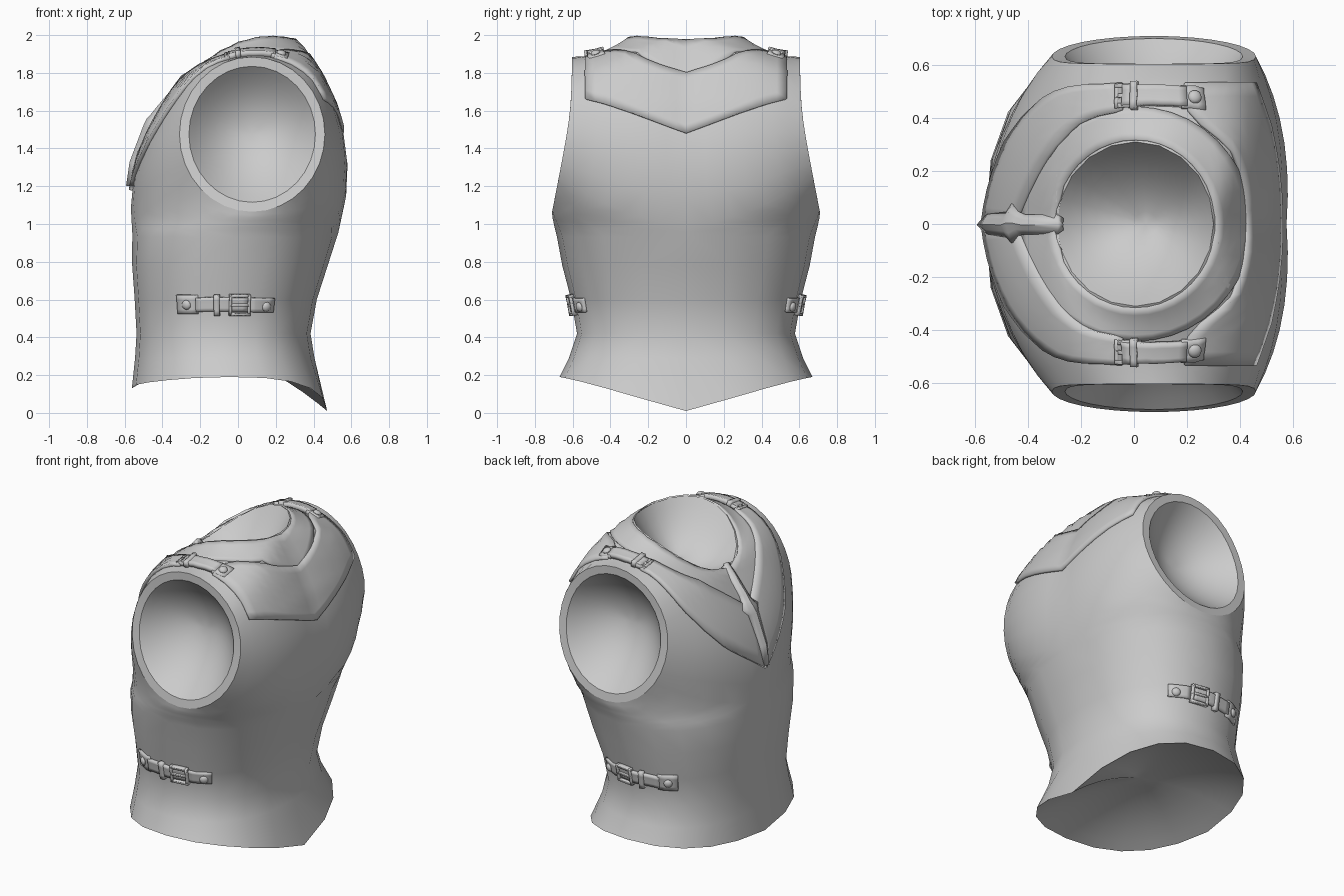
import bpy, bmesh, math
from mathutils import Vector
from mathutils.bvhtree import BVHTree

if "Cube" in bpy.data.objects:
    bpy.data.objects.remove(bpy.data.objects["Cube"])

grey = bpy.data.materials.new("plain_grey")
grey.use_nodes = True
grey.diffuse_color = (0.6, 0.6, 0.6, 1)
grey.node_tree.nodes["Principled BSDF"].inputs["Base Color"].default_value = (0.6, 0.6, 0.6, 1)


def finish(name, bm, thickness=0.0, angle=35):
    ob = bpy.data.objects.new(name, bpy.data.meshes.new(name))
    bm.to_mesh(ob.data)
    bm.free()
    bpy.context.collection.objects.link(ob)
    ob.data.materials.append(grey)
    if thickness:
        mod = ob.modifiers.new("thickness", "SOLIDIFY")
        mod.thickness, mod.offset = thickness, -1
    bpy.ops.object.select_all(action="DESELECT")
    ob.select_set(True)
    bpy.context.view_layer.objects.active = ob
    bpy.ops.object.shade_smooth_by_angle(angle=math.radians(angle))


def add_grid(bm, rows, loop=False):
    verts = [[bm.verts.new(p) for p in row] for row in rows]
    for a, b in zip(verts, verts[1:]):
        for i in range(len(a) if loop else len(a) - 1):
            j = (i + 1) % len(a)
            bm.faces.new((a[i], a[j], b[j], b[i]))


def face_outward(bm, centre=Vector((0, 0, 1.2))):
    bmesh.ops.remove_doubles(bm, verts=bm.verts, dist=0.0005)
    bmesh.ops.recalc_face_normals(bm, faces=bm.faces)
    if sum(f.normal.dot(f.calc_center_median() - centre) * f.calc_area() for f in bm.faces) < 0:
        bmesh.ops.reverse_faces(bm, faces=bm.faces)


def flip(p):
    return Vector((p[0], -p[1], p[2]))


def spline(points, t):
    """Smooth curve through points, t from 0 to 1."""
    pts = [Vector(p) for p in points]
    pts = [2 * pts[0] - pts[1]] + pts + [2 * pts[-1] - pts[-2]]
    s = t * (len(pts) - 3)
    i = min(int(s), len(pts) - 4)
    f = s - i
    a, b, c, d = pts[i:i + 4]
    return 0.5 * (2 * b + (c - a) * f + (2 * a - 5 * b + 4 * c - d) * f * f + (3 * b - a - 3 * c + d) * f ** 3)


# Vest body: patches fanning out from each armhole, then rings down to the hem
def armhole(th, inset=0.0):
    x = 0.075 + (0.385 - inset) * math.cos(th)
    z = 1.475 + (0.41 - inset) * math.sin(th)
    drop = 1.6 - z
    return Vector((x, 0.6 + 0.1 * (drop + math.sqrt(drop * drop + 0.02)), z))


def neck(phi, scale=1.0):
    x = 0.005 + 0.295 * math.cos(phi) * scale
    return Vector((x, 0.31 * math.sin(phi) * scale, 1.995 - 1.15 * (x - 0.17) ** 2))


def body_ring(front, back, width, z, s):
    c, h = (front + back) / 2, (back - front) / 2
    co, si = math.cos(s * math.pi), max(0, math.sin(s * math.pi))
    x = c + h * math.copysign(abs(co) ** 0.87, co)
    y = width * (si ** 0.87 if 0 < s < 1 else 0)
    if z is None:  # hem dips at front and back
        z = 0.19 - (0.09 + 0.09 * co) * (1 - y / width) - 0.06 * (1 - y / width) * (co < 0)
    return Vector((x, y, z))


back_x = (0.537, 0.567, 0.575, 0.552, 0.495, 0.41, 0.3)
front_x = (-0.567, -0.567, -0.555, -0.52, -0.46, -0.38, -0.29)
levels = ((-0.567, 0.537, 0.695, 0.95), (-0.56, 0.475, 0.655, 0.78), (-0.547, 0.417, 0.608, 0.6),
          (-0.537, 0.384, 0.577, 0.42), (-0.545, 0.405, 0.62, 0.29), (-0.562, 0.472, 0.67, None))
outer = [Vector((x, 0, 0.95 + 1.03 * i / 6)) for i, x in enumerate(back_x)]
outer += [neck(math.pi * i / 10) for i in range(1, 10)]
outer += [Vector((x, 0, 0.95 + 0.807 * i / 6)) for i, x in reversed(list(enumerate(front_x)))]
outer += [body_ring(*levels[0], 1 - i / 10) for i in range(1, 10)]


def fan_row(t):
    row = []
    for k, o in enumerate(outer):
        a = armhole(math.tau * (k - 3) / 32)
        mid = (a + o) / 2
        bulge = 0.25 * (a - o).length_squared - 0.7 * max(0, mid.z - 1.82)
        c = mid + (mid - Vector((0, 0, 1.2))).normalized() * bulge
        row.append(a * (1 - t) ** 2 + c * 2 * t * (1 - t) + o * t * t)
    return row


fan = [fan_row(i / 7) for i in range(8)]
skirt = [[body_ring(*lv, i / 10) for i in range(11)] for lv in levels]
bm = bmesh.new()
for side in (Vector, flip):
    add_grid(bm, [[side(p) for p in r] for r in fan], loop=True)
    add_grid(bm, [[side(p) for p in r] for r in skirt])
face_outward(bm)
blend = [v for v in bm.verts if not v.is_boundary and 0.88 < v.co.z < 1.03]
bmesh.ops.smooth_vert(bm, verts=blend, factor=0.5, use_axis_x=True, use_axis_y=True, use_axis_z=True)
bm.normal_update()
surface = BVHTree.FromBMesh(bm)
finish("vest_body", bm, angle=50)


# Hollow linings closing each opening, and flat rims round the armholes
def lining(name, ring, depth):
    centre = sum(ring, Vector()) / len(ring)
    bm = bmesh.new()
    add_grid(bm, [[centre + (p - centre) * r + Vector(depth) * (1 - r * r) for p in ring]
                  for r in (1, 0.9, 0.75, 0.6, 0.45, 0.3, 0.15, 0)], loop=True)
    face_outward(bm)
    finish(name, bm, angle=60)


lining("neck_lining", [neck(math.tau * i / 20) for i in range(20)], (0.04, 0, -0.2))
hem = skirt[-1]
lining("hem_lining", hem + [flip(p) for p in hem[-2:0:-1]], (0, 0, 0.15))
for label, side in (("left", Vector), ("right", flip)):
    rims = [[side(armhole(math.tau * k / 32, inset)) for k in range(32)] for inset in (0, 0.05)]
    lining(label + "_armhole_lining", rims[1], side((0, -0.2, 0)))
    bm = bmesh.new()
    add_grid(bm, rims, loop=True)
    face_outward(bm)
    finish(label + "_armhole_rim", bm)


def snap(p, lift):
    co, normal, _, _ = surface.find_nearest(Vector(p))
    return co + normal * lift


def panel(name, rows, lift=0.016, loop=False, thickness=0.024):
    bm = bmesh.new()
    add_grid(bm, [[snap(p, lift) for p in r] for r in rows], loop)
    face_outward(bm)
    finish(name, bm, thickness)


# Collar band around the neck
def collar_point(phi, t):
    n = neck(phi, 1.02)
    e = Vector((0.005 + 0.435 * math.cos(phi), 0.44 * math.sin(phi), 0))
    p = n.lerp(e, t)
    hit = surface.ray_cast(Vector((p.x, p.y, 3)), Vector((0, 0, -1)))[0]
    return hit or p


panel("collar", [[collar_point(math.tau * i / 40, t / 5) for i in range(40)] for t in range(6)],
      lift=0.008, loop=True, thickness=0.015)

# Back yoke with a pointed lower edge, wrapped over the shoulder blades
yoke = []
for i in range(21):
    y = -0.53 + 1.06 * i / 20
    f = abs(y) / 0.53
    x = max(0.2, 0.42 * math.sqrt(max(0, 1 - (y / 0.45) ** 2)))
    start = math.atan2(0.35 + 0.1 * min(1, abs(y) / 0.42), x)
    end = math.atan2(0.03 + 0.19 * f, 0.56 - 0.09 * f)
    row = []
    for t in range(9):
        a = start + (end - start) * t / 8
        row.append(surface.ray_cast(Vector((0, y, 1.45)), Vector((math.cos(a), 0, math.sin(a))))[0])
    yoke.append(row)
panel("back_yoke", yoke)

# Front lapels sweeping from the shoulders to a point
inner_edge = ((-0.05, 0.435, 1.93), (-0.2, 0.385, 1.86), (-0.34, 0.24, 1.74), (-0.44, 0.0, 1.53))
outer_edge = ((-0.05, 0.535, 1.9), (-0.3, 0.475, 1.66), (-0.48, 0.29, 1.4), (-0.57, 0.0, 1.18))
for label, side in (("left", Vector), ("right", flip)):
    rows = []
    for i in range(15):
        a, b = spline(inner_edge, i / 14), spline(outer_edge, i / 14)
        rows.append([side(a.lerp(b, t / 5)) for t in range(6)])
    panel(label + "_lapel", rows, lift=0.02, thickness=0.028)

# Centre clasp with a flared knot
clasp_path = ((-0.29, 0, 1.76), (-0.38, 0, 1.62), (-0.44, 0, 1.53), (-0.52, 0, 1.35), (-0.56, 0, 1.2))
clasp = []
for t, w, h in ((0, 0.036, 0.03), (0.3, 0.038, 0.042), (0.42, 0.046, 0.048), (0.5, 0.075, 0.056),
                (0.56, 0.048, 0.052), (0.8, 0.038, 0.046), (1, 0.024, 0.036)):
    p = spline(clasp_path, t)
    clasp.append([snap(p, h - 0.018 * abs(v)) + Vector((0.1 * w * v * v, v * w, 0)) for v in (-1, -0.5, 0, 0.5, 1)])
bm = bmesh.new()
add_grid(bm, clasp)
face_outward(bm)
finish("front_clasp", bm, 0.03)


# Straps, buckles and studs
def shoulder(u, v):
    return Vector((u, 0.487 + v - 0.03 * max(0, u - 0.1), 1.92))


def waist(u, v):
    return Vector((u, 0.6 * math.sqrt(1 - ((u + 0.065) / 0.49) ** 2), 0.575 + v))


def plate(name, place, side, u0, u1, v0, v1, lift):
    n = max(2, int((u1 - u0) / 0.03))
    rows = [[side(place(u0 + (u1 - u0) * i / n, v0 + (v1 - v0) * j / 4)) for j in range(5)] for i in range(n + 1)]
    panel(name, rows, lift, thickness=lift + 0.004)


def stud(name, place, side, u, v, lift):
    p = side(place(u, v))
    co, normal, _, _ = surface.find_nearest(p)
    bm = bmesh.new()
    bmesh.ops.create_uvsphere(bm, u_segments=12, v_segments=8, radius=0.026)
    rot = normal.to_track_quat("Z", "Y")
    for vert in bm.verts:
        vert.co = rot @ Vector((vert.co.x, vert.co.y, vert.co.z * 0.6)) + co + normal * lift
    finish(name, bm)


def frame(name, place, side, u0, u1, h, lift):
    bar = 0.014
    for part, box in (("start", (u0, u0 + bar, -h, h)), ("end", (u1 - bar, u1, -h, h)),
                      ("low", (u0, u1, -h, bar - h)), ("high", (u0, u1, h - bar, h)),
                      ("prong", (u0, u1, -0.007, 0.007))):
        plate(name + "_" + part, place, side, *box, lift)


for label, side in (("left", Vector), ("right", flip)):
    name = label + "_shoulder"
    plate(name + "_tab", shoulder, side, 0.18, 0.275, -0.045, 0.045, 0.022)
    plate(name + "_strap", shoulder, side, -0.05, 0.2, -0.04, 0.04, 0.03)
    plate(name + "_keeper", shoulder, side, -0.015, 0.012, -0.052, 0.052, 0.038)
    frame(name + "_buckle", shoulder, side, -0.08, 0.0, 0.045, 0.028)
    stud(name + "_stud", shoulder, side, 0.235, 0.0, 0.024)

    name = label + "_waist"
    plate(name + "_front_tab", waist, side, -0.31, -0.21, -0.05, 0.055, 0.012)
    plate(name + "_strap", waist, side, -0.22, 0.05, -0.037, 0.04, 0.018)
    plate(name + "_back_tab", waist, side, 0.06, 0.18, -0.04, 0.04, 0.012)
    plate(name + "_keeper", waist, side, -0.125, -0.095, -0.06, 0.055, 0.028)
    frame(name + "_buckle", waist, side, -0.05, 0.062, 0.058, 0.028)
    stud(name + "_front_stud", waist, side, -0.26, 0.0, 0.014)
    stud(name + "_back_stud", waist, side, 0.14, -0.01, 0.014)
